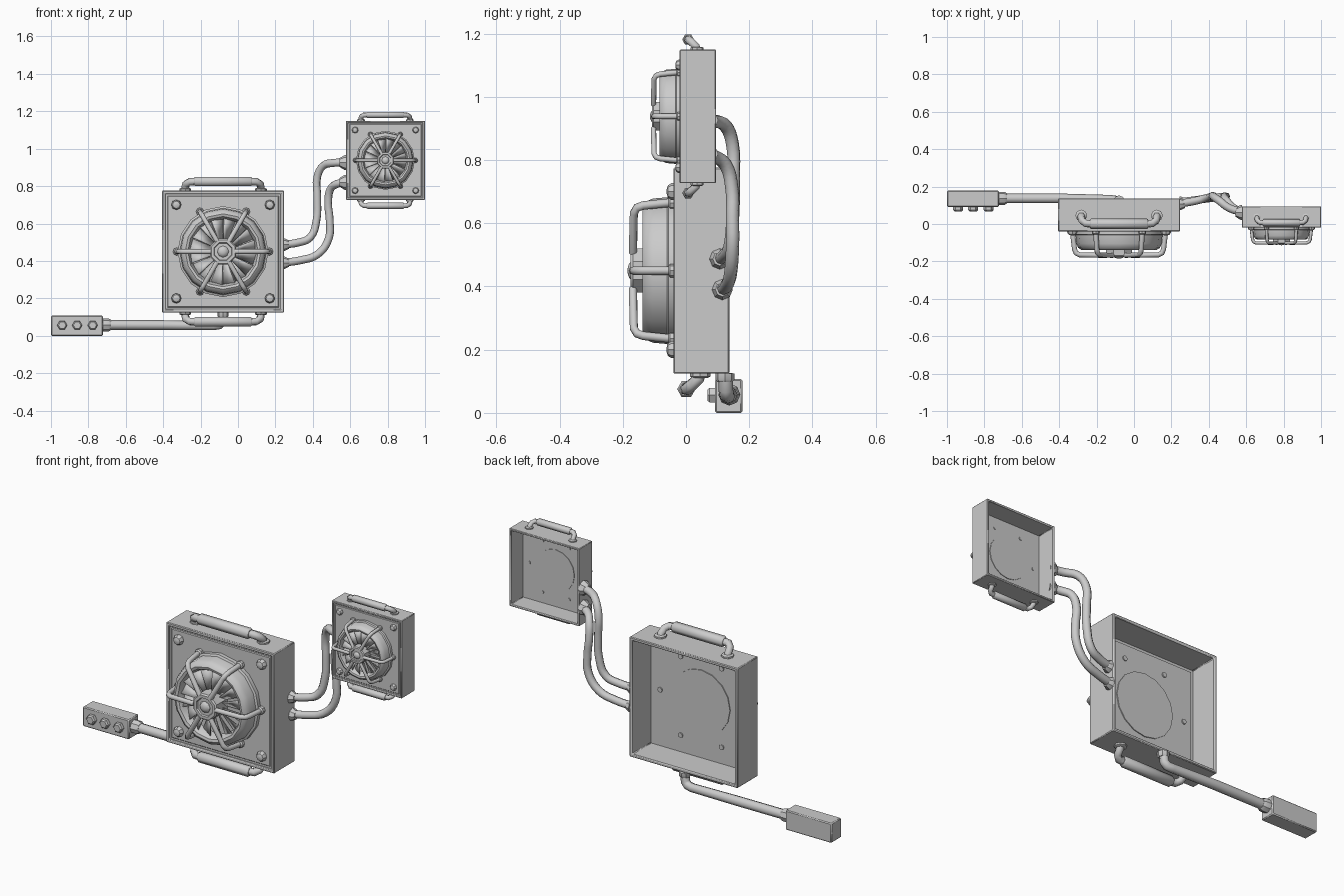
import bpy, bmesh
from math import pi, sin, cos, radians, sqrt
from mathutils import Vector

if "Cube" in bpy.data.objects:
    bpy.data.objects.remove(bpy.data.objects["Cube"])


def finish(bm, name, loc=(0, 0, 0), bevel=0):
    bmesh.ops.remove_doubles(bm, verts=bm.verts, dist=1e-5)
    bmesh.ops.recalc_face_normals(bm, faces=bm.faces)
    me = bpy.data.meshes.new(name)
    bm.to_mesh(me)
    bm.free()
    me.shade_smooth()
    me.set_sharp_from_angle(angle=radians(35))
    ob = bpy.data.objects.new(name, me)
    ob.location = loc
    bpy.context.collection.objects.link(ob)
    if bevel:
        m = ob.modifiers.new("bevel", 'BEVEL')
        m.width, m.segments, m.limit_method = bevel, 1, 'ANGLE'
    return ob


def lathe(name, prof, n, loc, axis=(0, -1, 0), s=1, phase=0, closed=False, bevel=0):
    """Revolve (radius, height) points round an axis."""
    bm = bmesh.new()
    rings = [[bm.verts.new((r * s * cos(phase + 2 * pi * i / n),
                            r * s * sin(phase + 2 * pi * i / n), h * s))
              for i in range(n)] for r, h in prof]
    pairs = list(zip(rings, rings[1:])) + ([(rings[-1], rings[0])] if closed else [])
    for a, b in pairs:
        for i in range(n):
            j = (i + 1) % n
            bm.faces.new((a[i], a[j], b[j], b[i]))
    if not closed:
        for ring, (r, h) in ((rings[0], prof[0]), (rings[-1], prof[-1])):
            if r > 0:
                bm.faces.new(ring)
    ob = finish(bm, name, loc, bevel)
    ob.rotation_euler = Vector(axis).to_track_quat('Z', 'Y').to_euler()
    return ob


def box(name, lo, hi, bevel=0):
    bm = bmesh.new()
    bmesh.ops.create_cube(bm, size=1)
    lo, hi = Vector(lo), Vector(hi)
    for v in bm.verts:
        v.co = Vector([c * d for c, d in zip(v.co, hi - lo)])
    return finish(bm, name, (lo + hi) / 2, bevel)


def tube(name, pts, r, smooth=False, res=1, radii=None):
    cu = bpy.data.curves.new(name, 'CURVE')
    cu.dimensions = '3D'
    cu.bevel_depth, cu.bevel_resolution = r, res
    cu.use_fill_caps = True
    cu.resolution_u = 4
    sp = cu.splines.new('BEZIER' if smooth else 'POLY')
    if smooth:
        sp.bezier_points.add(len(pts) - 1)
        for b, p in zip(sp.bezier_points, pts):
            b.co = p
            b.handle_left_type = b.handle_right_type = 'AUTO'
    else:
        sp.points.add(len(pts) - 1)
        for i, (b, p) in enumerate(zip(sp.points, pts)):
            b.co = (*p, 1)
            b.radius = radii[i] if radii else 1
    ob = bpy.data.objects.new(name, cu)
    bpy.context.collection.objects.link(ob)
    return ob


def fan_unit(tag, cx, cz, s, oy):
    def P(x, y, z):
        return Vector((cx + s * x, oy + s * y, cz + s * z))
    o = P(0, 0, 0)
    q = sqrt(2)
    # open-backed square case and its recessed front plate
    lathe(tag + "_case", [(.326 * q, -.137), (.326 * q, .04), (.308 * q, .04), (.308 * q, -.137)],
          4, o, s=s, phase=pi / 4, closed=True, bevel=.004 * s)
    lathe(tag + "_front_plate", [(.292 * q, .018), (.292 * q, .023), (.312 * q, .023), (.312 * q, .03),
                                 (.298 * q, .03), (.294 * q, .034)], 4, o, s=s, phase=pi / 4)
    # drum with rounded rim and bowl
    lathe(tag + "_drum", [(.175, .013), (.175, .03), (.243, .03), (.243, .055), (.232, .06), (.228, .105),
                          (.218, .128), (.202, .138), (.188, .134), (.178, .115), (.172, .085), (.06, .08)],
          16, o, s=s)
    # fan blades
    bm = bmesh.new()
    for i in range(16):
        a = 2 * pi * i / 16
        vs = [bm.verts.new((s * r * cos(a + d), -s * h, s * r * sin(a + d)))
              for r, d, h in ((.07, 0, .09), (.182, 0, .09), (.182, .36, .118), (.07, .36, .118))]
        bm.faces.new(vs)
    blades = finish(bm, tag + "_fan_blades", o)
    m = blades.modifiers.new("thickness", 'SOLIDIFY')
    m.thickness = .004 * s
    # octagonal hub with round cap
    lathe(tag + "_hub", [(.095, .013), (.095, .03), (.075, .09), (.075, .168), (.068, .176),
                         (.052, .176), (.048, .168)], 8, o, s=s, phase=pi / 8)
    lathe(tag + "_hub_cap", [(.031, .16), (.031, .17), (.024, .179), (.012, .184), (0, .185)], 8, o, s=s)
    # six guard bars with feet
    for i in range(6):
        a = i * pi / 3
        path = [(.247, -.012), (.247, -.06), (.238, -.135), (.23, -.155), (.21, -.165), (.065, -.168)]
        tube(f"{tag}_guard_bar_{i}", [P(r * cos(a), y, r * sin(a)) for r, y in path], .0135 * s, res=2)
        lathe(f"{tag}_bar_foot_{i}", [(.021, .03), (.021, .05), (.014, .056)], 8,
              P(.247 * cos(a), 0, .247 * sin(a)), s=s)
    for sx in (-1, 1):
        for sz in (-1, 1):
            # corner bolts
            lathe(f"{tag}_bolt_{sx}_{sz}", [(.027, .03), (.027, .046), (.02, .057), (.008, .061), (0, .061)],
                  8, P(.25 * sx, 0, .25 * sz), s=s)
            # handle feet
            lathe(f"{tag}_handle_foot_{sx}_{sz}", [(.032, 0), (.032, .01), (.024, .014)], 8,
                  P(.202 * sx, .045, .325 * sz), axis=(0, 0, sz), s=s)
    # handles, top and bottom
    for sz, part in ((1, "top"), (-1, "bottom")):
        half = [(.202, .045, .32), (.202, .04, .342), (.198, .018, .362), (.178, .003, .374), (.14, .001, .375)]
        pts = [(-x, y, z) for x, y, z in half] + half[::-1]
        tube(f"{tag}_{part}_handle", [P(x, y, z * sz) for x, y, z in pts], .021 * s)
        tube(f"{tag}_{part}_grip", [P(x, .001, .375 * sz) for x in (-.155, -.148, .148, .155)],
             .029 * s, radii=[.8, 1, 1, .8])


fan_unit("large_unit", -.08, .45, 1, 0)
fan_unit("small_unit", .788, .938, .648, .006)

# two cables joining the units
cables = {
    "upper": [(.235, .107, .487), (.32, .122, .498), (.385, .138, .525), (.42, .148, .62), (.424, .15, .74),
              (.424, .147, .85), (.455, .125, .908), (.51, .085, .924), (.585, .062, .926)],
    "lower": [(.235, .115, .39), (.33, .128, .403), (.425, .14, .435), (.485, .147, .52), (.49, .147, .62),
              (.482, .145, .71), (.495, .125, .785), (.53, .088, .812), (.585, .062, .82)],
}
for name, pts in cables.items():
    tube(name + "_cable", pts, .021, smooth=True, res=2)
    lathe(name + "_cable_collar_large", [(.033, 0), (.033, .006), (.022, .028)], 8, (.244, *pts[0][1:]), (1, 0, 0))
    lathe(name + "_cable_collar_small", [(.04, 0), (.04, .008), (.023, .036)], 8, (.578, *pts[-1][1:]), (-1, 0, 0))

# control box on a lead from the large case
box("control_box", (-1, .092, 0), (-.722, .178, .107), .005)
for i, x in enumerate((-.94, -.86, -.777)):
    lathe(f"control_button_{i}", [(.027, 0), (.027, .017), (.02, .024)], 6, (x, .092, .056))
lathe("control_box_collar", [(.035, -.01), (.035, .03), (.028, .042)], 8, (-.722, .137, .058), (1, 0, 0))
tube("control_lead", [(-.73, .137, .058), (-.4, .137, .057), (-.13, .132, .053), (-.1, .128, .057),
                      (-.085, .126, .073), (-.08, .125, .125)], .026, res=2, radii=[1, 1, .9, .9, .9, .9])
lathe("control_lead_collar", [(.03, 0), (.03, .02), (.024, .028)], 8, (-.08, .123, .125), (0, 0, -1))
